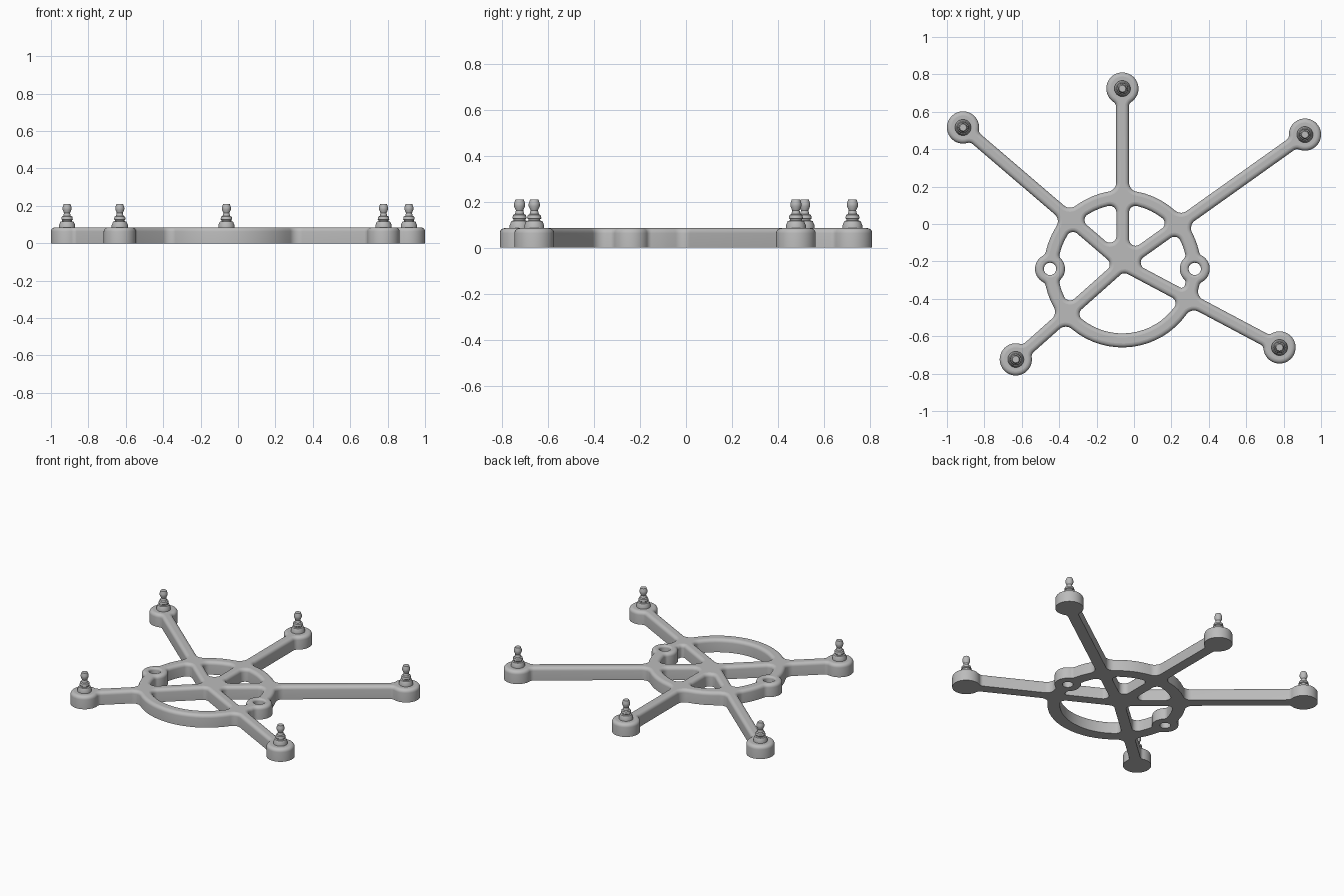
import bpy, bmesh, math
from mathutils import Vector as V

cube = bpy.data.objects.get("Cube")
if cube:
    bpy.data.objects.remove(cube)

grey = bpy.data.materials.new("plain_grey")
grey.use_nodes = True
grey.diffuse_color = (0.5, 0.5, 0.5, 1)
grey.node_tree.nodes["Principled BSDF"].inputs["Base Color"].default_value = (0.5, 0.5, 0.5, 1)

# Layout, spokes listed counter-clockwise
HEIGHT, ROUND = 0.085, 0.022
HUB, RING = V((-0.06, -0.215)), V((-0.062, -0.24))
RING_IN, RING_OUT, HALF_BAR = 0.345, 0.42, 0.034
POD_R, EYE_R, EYE_HOLE = 0.086, 0.08, 0.033
PODS = [V(p) for p in ((0.914, 0.478), (-0.062, 0.724), (-0.914, 0.516),
                       (-0.632, -0.724), (0.778, -0.66))]
EYES = {1: RING + V((0.387, 0)), -1: RING - V((0.387, 0))}
DIRS = [(p - HUB).normalized() for p in PODS]


# Outline edges: a circle (side 1 = solid disc, -1 = round opening) or a bar side
def circle(centre, radius, side=1):
    return ("circle", centre, radius, side)


def bar_side(i, side):
    u = DIRS[i]
    return ("line", HUB, V((-u.y, u.x)) * side)


def distance(edge, p):
    if edge[0] == "line":
        return (p - edge[1]).dot(edge[2]) - HALF_BAR, edge[2]
    d = p - edge[1]
    return edge[3] * (d.length - edge[2]), edge[3] * d.normalized()


def fillet_centre(e1, e2, r, p):
    """Point at distance r from both edges, refined from a rough start."""
    for _ in range(20):
        f1, g1 = distance(e1, p)
        f2, g2 = distance(e2, p)
        det = g1.x * g2.y - g1.y * g2.x
        a, b = r - f1, r - f2
        p = p + V(((a * g2.y - b * g1.y) / det, (b * g1.x - a * g2.x) / det))
    return p


def sweep(centre, start, end, ccw):
    a, b = start - centre, end - centre
    a0 = math.atan2(a.y, a.x)
    turn = (math.atan2(b.y, b.x) - a0) % math.tau
    if not ccw:
        turn -= math.tau
    n = max(3, int(abs(turn) / 0.1))
    return [centre + a.length * V((math.cos(a0 + turn * k / n), math.sin(a0 + turn * k / n)))
            for k in range(n + 1)]


def outline(loop):
    """Loop of (edge, fillet radius, start point) to a list of (point, normal)."""
    fillets = []
    for k, (edge, r, hint) in enumerate(loop):
        nxt = loop[(k + 1) % len(loop)][0]
        c = fillet_centre(edge, nxt, r, hint)
        fillets.append((c, c - r * distance(edge, c)[1], c - r * distance(nxt, c)[1]))
    result = []
    for k, (edge, r, hint) in enumerate(loop):
        c, first, last = fillets[k]
        if edge[0] == "circle":
            arc = sweep(edge[1], fillets[k - 1][2], first, edge[3] > 0)[1:-1]
            result += [(p, distance(edge, p)[1]) for p in arc]
        result += [(p, (c - p).normalized()) for p in sweep(c, first, last, False)]
    return result


def bar_hint(i, side, along):
    u = DIRS[i]
    return HUB + u * along + V((-u.y, u.x)) * side * 0.075


# Outer outline, counter-clockwise from the right eyelet
outer_ring = circle(RING, RING_OUT)
outer = []


def add_outer_eye(s):
    outer.append((outer_ring, 0.03, EYES[s] + V((s * 0.06, -s * 0.1))))
    outer.append((circle(EYES[s], EYE_R), 0.03, EYES[s] + V((s * 0.06, s * 0.1))))


def add_outer_spoke(i):
    u, reach = DIRS[i], (PODS[i] - HUB).length
    outer.append((outer_ring, 0.05, bar_hint(i, -1, 0.47)))
    outer.append((bar_side(i, -1), 0.03, bar_hint(i, -1, reach - 0.1)))
    outer.append((circle(PODS[i], POD_R), 0.03, bar_hint(i, 1, reach - 0.1)))
    outer.append((bar_side(i, 1), 0.05, bar_hint(i, 1, 0.47)))


add_outer_eye(1)
for i in (0, 1, 2):
    add_outer_spoke(i)
add_outer_eye(-1)
for i in (3, 4):
    add_outer_spoke(i)

# Openings between neighbouring spokes, clockwise
inner_ring = circle(RING, RING_IN, -1)
outlines = [(outline(outer), ROUND)]
for i in range(5):
    j = (i + 1) % 5
    tight = 0.018 if i == 4 else 0.035
    loop = []
    eye = {2: -1, 4: 1}.get(i)
    if eye:
        c = EYES[eye]
        r = min(tight, 0.025)
        loop.append((inner_ring, 0.025, c + V((-eye * 0.06, eye * 0.09))))
        loop.append((circle(c, EYE_R), r, c + V((-eye * 0.06, -eye * 0.09))))
    loop.append((inner_ring, tight, bar_hint(i, 1, 0.3)))
    loop.append((bar_side(i, 1), 0.035, HUB))
    loop.append((bar_side(j, -1), 0.035, bar_hint(j, -1, 0.3)))
    outlines.append((outline(loop), ROUND))

# Eyelet holes
for c in EYES.values():
    start = c + V((EYE_HOLE, 0))
    hole = [c + EYE_HOLE * V((math.cos(-k * math.tau / 32), math.sin(-k * math.tau / 32)))
            for k in range(32)]
    outlines.append(([(p, (c - p).normalized()) for p in hole], 0.014))


def finish(bm, name):
    bmesh.ops.recalc_face_normals(bm, faces=bm.faces)
    mesh = bpy.data.meshes.new(name)
    bm.to_mesh(mesh)
    bm.free()
    mesh.materials.append(grey)
    obj = bpy.data.objects.new(name, mesh)
    bpy.context.collection.objects.link(obj)
    bpy.ops.object.select_all(action='DESELECT')
    obj.select_set(True)
    bpy.context.view_layer.objects.active = obj
    bpy.ops.object.shade_smooth_by_angle(angle=math.radians(35))
    return obj


# Frame: walls with a rounded upper rim, then flat caps
bm = bmesh.new()
caps = {0: [], 1: []}
for points, rim in outlines:
    steps = [k * math.pi / 10 for k in range(6)]
    levels = [(0, 0)] + [(rim * (1 - math.cos(a)), HEIGHT - rim + rim * math.sin(a)) for a in steps]
    rows = [[bm.verts.new((*(p - n * inset), z)) for p, n in points] for inset, z in levels]
    count = len(points)
    for low, high in zip(rows, rows[1:]):
        for k in range(count):
            m = (k + 1) % count
            bm.faces.new((low[k], low[m], high[m], high[k]))
    for key, row in ((0, rows[0]), (1, rows[-1])):
        caps[key] += [bm.edges.get((row[k], row[(k + 1) % count])) for k in range(count)]
for edges in caps.values():
    bmesh.ops.triangle_fill(bm, use_beauty=True, edges=edges, normal=(0, 0, 1))
frame = finish(bm, "spoked_frame")
for poly in frame.data.polygons:
    if abs(poly.normal.z) > 0.999:
        poly.use_smooth = False

# Turned nozzle on each pod
PROFILE = [(0, 0.08), (0.043, 0.08), (0.043, 0.098), (0.035, 0.116), (0.026, 0.118), (0.026, 0.124),
           (0.031, 0.128), (0.028, 0.142), (0.02, 0.146), (0.016, 0.162), (0.024, 0.18),
           (0.024, 0.192), (0.018, 0.21), (0, 0.21)]
for number, pod in enumerate(PODS, 1):
    bm = bmesh.new()
    verts = [bm.verts.new((pod.x + r, pod.y, z)) for r, z in PROFILE]
    edges = [bm.edges.new(pair) for pair in zip(verts, verts[1:])]
    bmesh.ops.spin(bm, geom=verts + edges, cent=(*pod, 0), axis=(0, 0, 1),
                   angle=math.tau, steps=32, use_duplicate=False)
    bmesh.ops.remove_doubles(bm, verts=bm.verts, dist=0.0003)
    finish(bm, f"nozzle_{number}")
